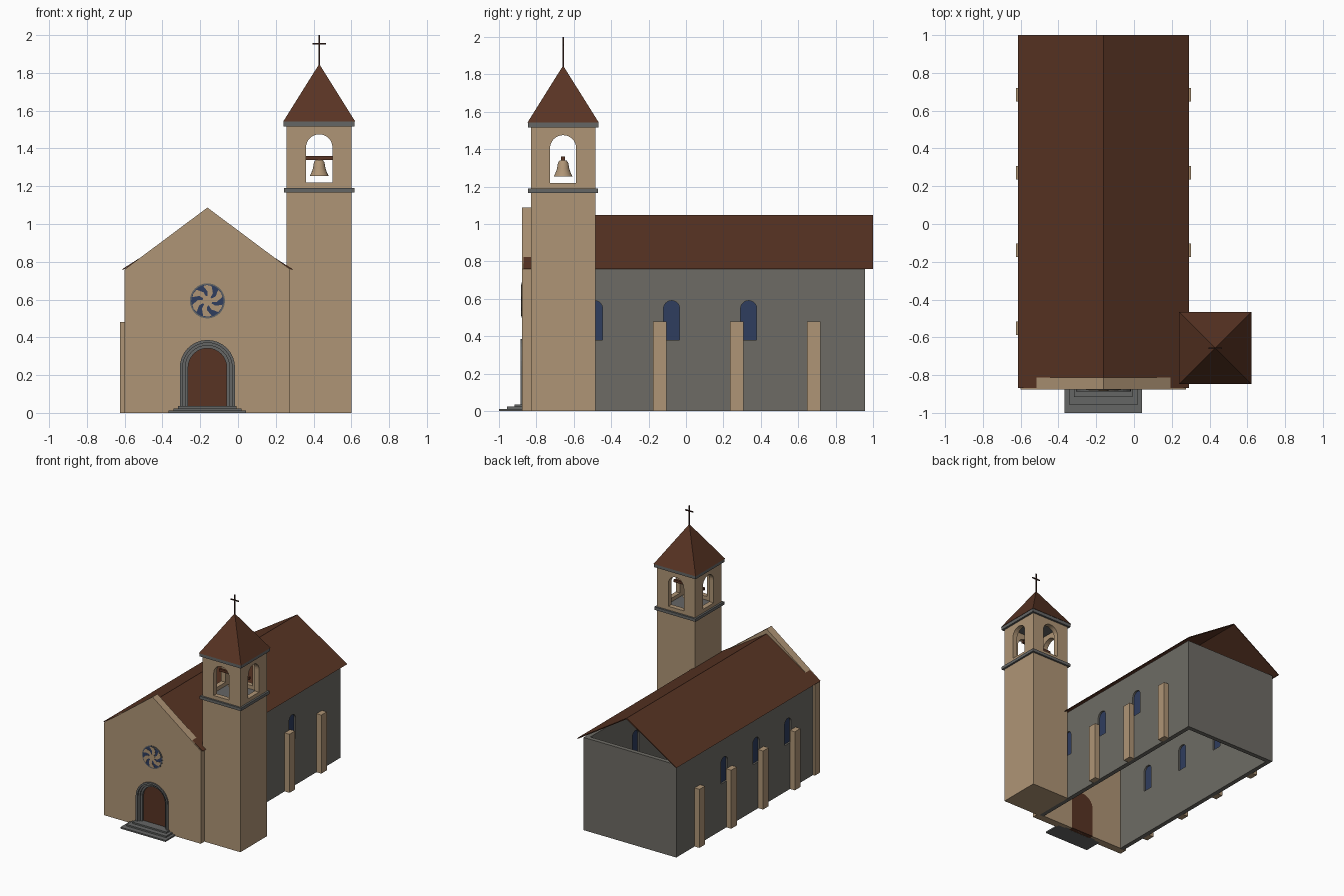
import bpy, bmesh, math
from mathutils import Matrix

if "Cube" in bpy.data.objects:
    bpy.data.objects.remove(bpy.data.objects["Cube"], do_unlink=True)


def material(name, rgb):
    m = bpy.data.materials.new(name)
    m.use_nodes = True
    m.diffuse_color = (*rgb, 1)
    m.node_tree.nodes["Principled BSDF"].inputs["Base Color"].default_value = (*rgb, 1)
    return m


SAND = material("sand plaster", (0.43, 0.30, 0.18))
GREY = material("grey stone", (0.155, 0.148, 0.130))
TRIM = material("trim stone", (0.130, 0.133, 0.130))
BROWN = material("brown tile", (0.098, 0.034, 0.017))
BLUE = material("blue glass", (0.028, 0.047, 0.112))
DARK = material("dark iron", (0.035, 0.014, 0.010))


def finish(name, bm, mat):
    bmesh.ops.recalc_face_normals(bm, faces=bm.faces)
    mesh = bpy.data.meshes.new(name)
    bm.to_mesh(mesh)
    bm.free()
    mesh.materials.append(mat)
    obj = bpy.data.objects.new(name, mesh)
    bpy.context.collection.objects.link(obj)
    return obj


def prism(name, outline, start, end, mat, axis="y"):
    """Extrude a (side, z) outline along the y or x axis."""
    bm = bmesh.new()
    ends = []
    for d in (start, end):
        ends.append([bm.verts.new((u, d, v) if axis == "y" else (d, u, v)) for u, v in outline])
        bm.faces.new(ends[-1])
    n = len(outline)
    for i in range(n):
        j = (i + 1) % n
        bm.faces.new((ends[0][i], ends[0][j], ends[1][j], ends[1][i]))
    return finish(name, bm, mat)


def box(name, x0, x1, y0, y1, z0, z1, mat):
    return prism(name, [(x0, z0), (x1, z0), (x1, z1), (x0, z1)], y0, y1, mat)


def arch(c, r, z0, spring, steps=16):
    """Outline of a round-headed opening, open at the bottom."""
    curve = [(c + r * math.cos(math.pi * i / steps), spring + r * math.sin(math.pi * i / steps))
             for i in range(steps + 1)]
    return [(c + r, z0)] + curve + [(c - r, z0)]


def cut(obj, *cutters):
    for c in cutters:
        c.hide_render = True
        mod = obj.modifiers.new("cut", "BOOLEAN")
        mod.operation, mod.solver, mod.object = "DIFFERENCE", "EXACT", c
        bpy.ops.object.select_all(action="DESELECT")
        bpy.context.view_layer.objects.active = obj
        obj.select_set(True)
        bpy.ops.object.modifier_apply(modifier=mod.name)
        bpy.data.objects.remove(c, do_unlink=True)


# Nave: open-bottomed shell with round-headed windows
CX = -0.162
HALF = 0.42
WALL = 0.036
nave = box("nave_walls", CX - HALF, CX + HALF, -0.82, 0.957, 0, 0.76, GREY)
cut(nave, box("cutter", CX - HALF + WALL, CX + HALF - WALL, -0.9, 0.957 - WALL, -0.1, 0.9, GREY))
for i in range(3):
    y = -0.489 + 0.412 * i
    cut(nave, prism("cutter", arch(y, 0.043, 0.38, 0.547), -1, 1, GREY, "x"))
    for side in (-1, 1):
        x = CX + side * (HALF - WALL / 2)
        prism("window_glass", arch(y, 0.043, 0.38, 0.547), x - 0.004, x + 0.004, BLUE, "x")

# Buttresses along both sides
for i in range(4):
    y = -0.552 + 0.412 * i
    for side in (-1, 1):
        a, b = sorted((CX + side * (HALF - 0.002), CX + side * 0.464))
        box("buttress", a, b, y - 0.036, y + 0.036, 0, 0.48, SAND)

# Nave roof: thin folded sheet
R = 0.453
prism("nave_roof", [(CX - R, 0.76), (CX, 1.047), (CX + R, 0.76),
                    (CX + R - 0.012, 0.76), (CX, 1.038), (CX - R + 0.012, 0.76)], -0.868, 1.0, BROWN)

# Gabled front wall with a recess for the portal
FRONT = -0.876
facade = prism("front_wall", [(CX - 0.438, 0), (CX + 0.438, 0), (CX + 0.438, 0.76),
                              (CX, 1.087), (CX - 0.438, 0.76)], FRONT, -0.812, SAND)
SPRING = 0.24
cut(facade, prism("cutter", arch(CX, 0.143, -0.1, SPRING), -1, -0.835, SAND))

# Portal: stepped arch bands receding to the door
radii = [0.146, 0.131, 0.117, 0.102]
for i in range(3):
    outer = arch(CX, radii[i], 0, SPRING)
    inner = arch(CX, radii[i + 1], 0, SPRING)
    prism("portal_band", outer + inner[::-1], -0.886 + 0.012 * i, -0.834, TRIM)
prism("door", arch(CX, 0.103, 0.0, SPRING), -0.846, -0.809, BROWN)

# Steps
for i, (half, front) in enumerate([(0.205, -1.0), (0.18, -0.957), (0.155, -0.917)]):
    box("step", CX - half, CX + half, front, -0.847, 0.012 * i, 0.012 * (i + 1), TRIM)

# Rose window: rim, glass and pinwheel tracery
RZ = 0.593


def circle(r, n=32):
    return [(CX + r * math.cos(2 * math.pi * i / n), RZ + r * math.sin(2 * math.pi * i / n)) for i in range(n)]


prism("rose_rim", circle(0.093), FRONT - 0.003, FRONT + 0.01, TRIM)
prism("rose_glass", circle(0.086), FRONT - 0.004, FRONT + 0.01, BLUE)
prism("rose_hub", circle(0.026), FRONT - 0.007, FRONT + 0.01, SAND)
for i in range(6):
    t = i * math.pi / 3
    blade = [(0.012, t - 0.5), (0.05, t - 0.1), (0.082, t + 0.25), (0.084, t + 0.55), (0.082, t + 0.8),
             (0.05, t + 0.5), (0.012, t + 0.5)]
    prism("rose_tracery", [(CX + r * math.cos(a), RZ + r * math.sin(a)) for r, a in blade],
          FRONT - 0.006, FRONT + 0.01, SAND)

# Bell tower
TX, TY = 0.43, -0.657


def block(name, half, z0, z1, mat):
    return box(name, TX - half, TX + half, TY - half, TY + half, z0, z1, mat)


block("tower_shaft", 0.172, 0, 1.166, SAND)
block("tower_ledge", 0.187, 1.166, 1.19, TRIM)
belfry = block("belfry", 0.172, 1.19, 1.516, SAND)
cut(belfry, block("cutter", 0.132, 1.1, 1.6, SAND),
    prism("cutter", arch(TX, 0.07, 1.22, 1.405), -1, 0, SAND),
    prism("cutter", arch(TY, 0.07, 1.22, 1.405), 0, 1, SAND, "x"))
block("tower_cornice", 0.188, 1.516, 1.542, TRIM)

# Pyramid roof
bm = bmesh.new()
bmesh.ops.create_cone(bm, cap_ends=True, segments=4, radius1=0.191 * math.sqrt(2), radius2=0, depth=0.305,
                      matrix=Matrix.Translation((TX, TY, 1.6945)) @ Matrix.Rotation(math.pi / 4, 4, "Z"))
finish("tower_roof", bm, BROWN)

# Cross
box("cross_post", TX - 0.004, TX + 0.004, TY - 0.004, TY + 0.004, 1.83, 2.0, DARK)
box("cross_arm", TX - 0.036, TX + 0.036, TY - 0.004, TY + 0.004, 1.951, 1.959, DARK)

# Bell on its beam
box("bell_beam", TX - 0.135, TX + 0.135, TY - 0.01, TY + 0.01, 1.34, 1.36, BROWN)
bm = bmesh.new()
profile = [(0, 1.341), (0.02, 1.339), (0.028, 1.325), (0.033, 1.295), (0.042, 1.27), (0.05, 1.255), (0, 1.262)]
pts = [bm.verts.new((TX + r, TY, z)) for r, z in profile]
edges = [bm.edges.new(p) for p in zip(pts, pts[1:])]
bmesh.ops.spin(bm, geom=pts + edges, cent=(TX, TY, 0), axis=(0, 0, 1), angle=2 * math.pi, steps=20)
bmesh.ops.remove_doubles(bm, verts=bm.verts, dist=0.0005)
bell = finish("bell", bm, SAND)
bpy.ops.object.select_all(action="DESELECT")
bpy.context.view_layer.objects.active = bell
bell.select_set(True)
bpy.ops.object.shade_smooth_by_angle(angle=math.radians(40))
